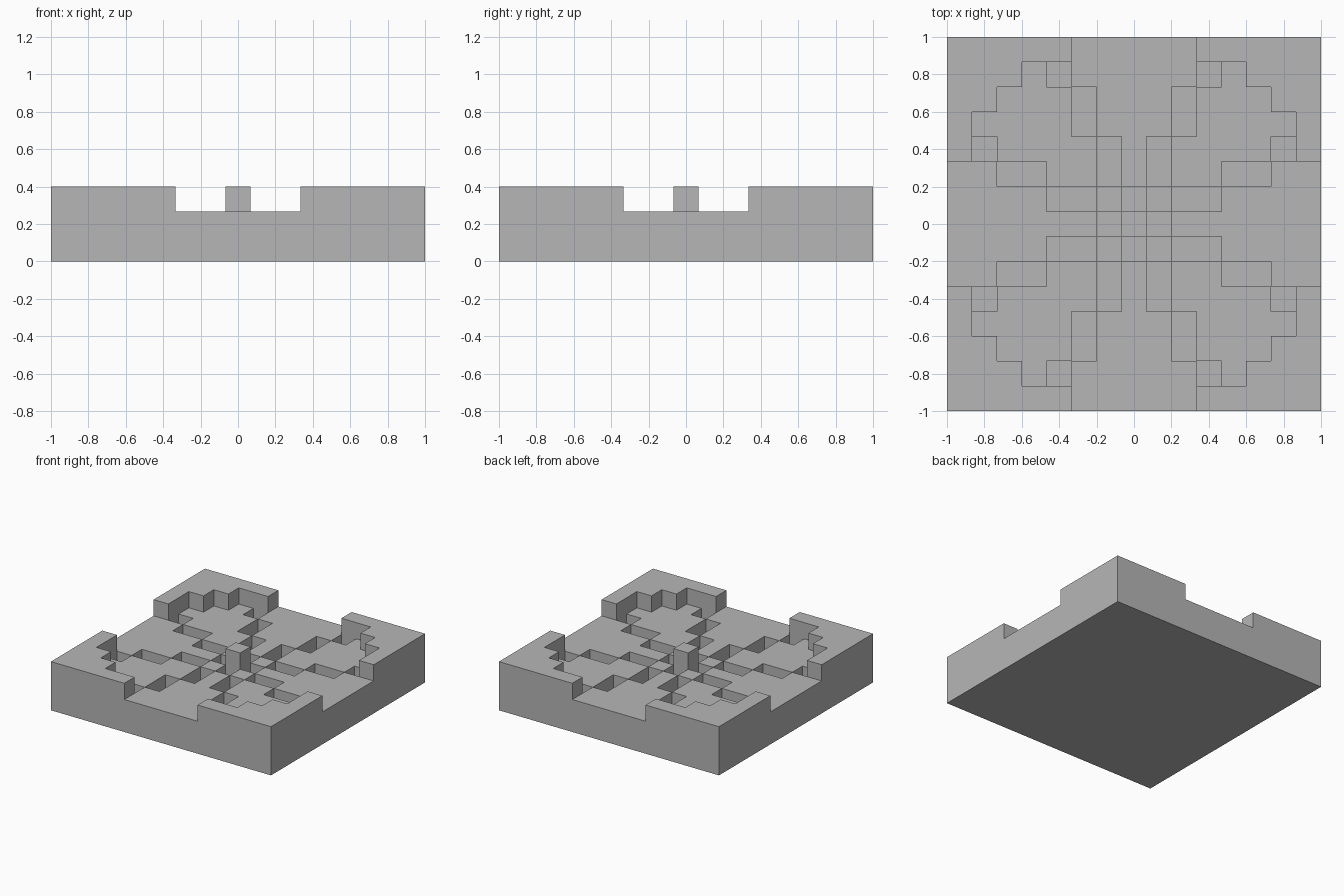
import bpy
import bmesh

cube = bpy.data.objects.get("Cube")
if cube:
    bpy.data.objects.remove(cube, do_unlink=True)

HALF = 7                      # cells on each side of the middle cell
UNIT = 2 / (2 * HALF + 1)     # cell size, also the height of one layer
PITS = {(1, 0), (2, 1), (3, 1), (4, 2), (5, 2), (6, 3)}


def level(i, j):
    """Height of a cell in layers, the same in all eight symmetric sectors."""
    far, near = max(abs(i), abs(j)), min(abs(i), abs(j))
    if far > HALF:
        return 0
    if far == 0:                                   # centre block
        return 3
    if near >= 3 and (far == 7 or (far == 6 and near >= 5)):
        return 3                                   # stepped corner rims
    if (far, near) in PITS:                        # sunken channels
        return 1
    return 2                                       # main floor


bm = bmesh.new()


def quad(points):
    bm.faces.new([bm.verts.new([c * UNIT for c in p]) for p in points])


def flat(i, j, z, turn):
    """Horizontal cell face, facing up (turn 1) or down (turn -1)."""
    ring = [(-.5, -.5), (.5, -.5), (.5, .5), (-.5, .5)][::turn]
    quad([(i + x, j + y, z) for x, y in ring])


# Cell tops, undersides and the step walls between layers
cells = range(-HALF, HALF + 1)
for i in cells:
    for j in cells:
        top = level(i, j)
        flat(i, j, top, 1)
        flat(i, j, 0, -1)
        for dx, dy in ((1, 0), (0, 1), (-1, 0), (0, -1)):
            for z in range(level(i + dx, j + dy), top):
                x, y = i + dx / 2, j + dy / 2
                px, py = -dy / 2, dx / 2
                quad([(x - px, y - py, z), (x + px, y + py, z),
                      (x + px, y + py, z + 1), (x - px, y - py, z + 1)])

bmesh.ops.remove_doubles(bm, verts=bm.verts, dist=UNIT / 100)

mesh = bpy.data.meshes.new("carved_tile")
bm.to_mesh(mesh)
bm.free()
tile = bpy.data.objects.new("carved_tile", mesh)
bpy.context.collection.objects.link(tile)

# Plain stone grey
grey = bpy.data.materials.new("stone_grey")
grey.use_nodes = True
colour = (0.47, 0.47, 0.47, 1)
grey.diffuse_color = colour
grey.node_tree.nodes["Principled BSDF"].inputs["Base Color"].default_value = colour
mesh.materials.append(grey)
